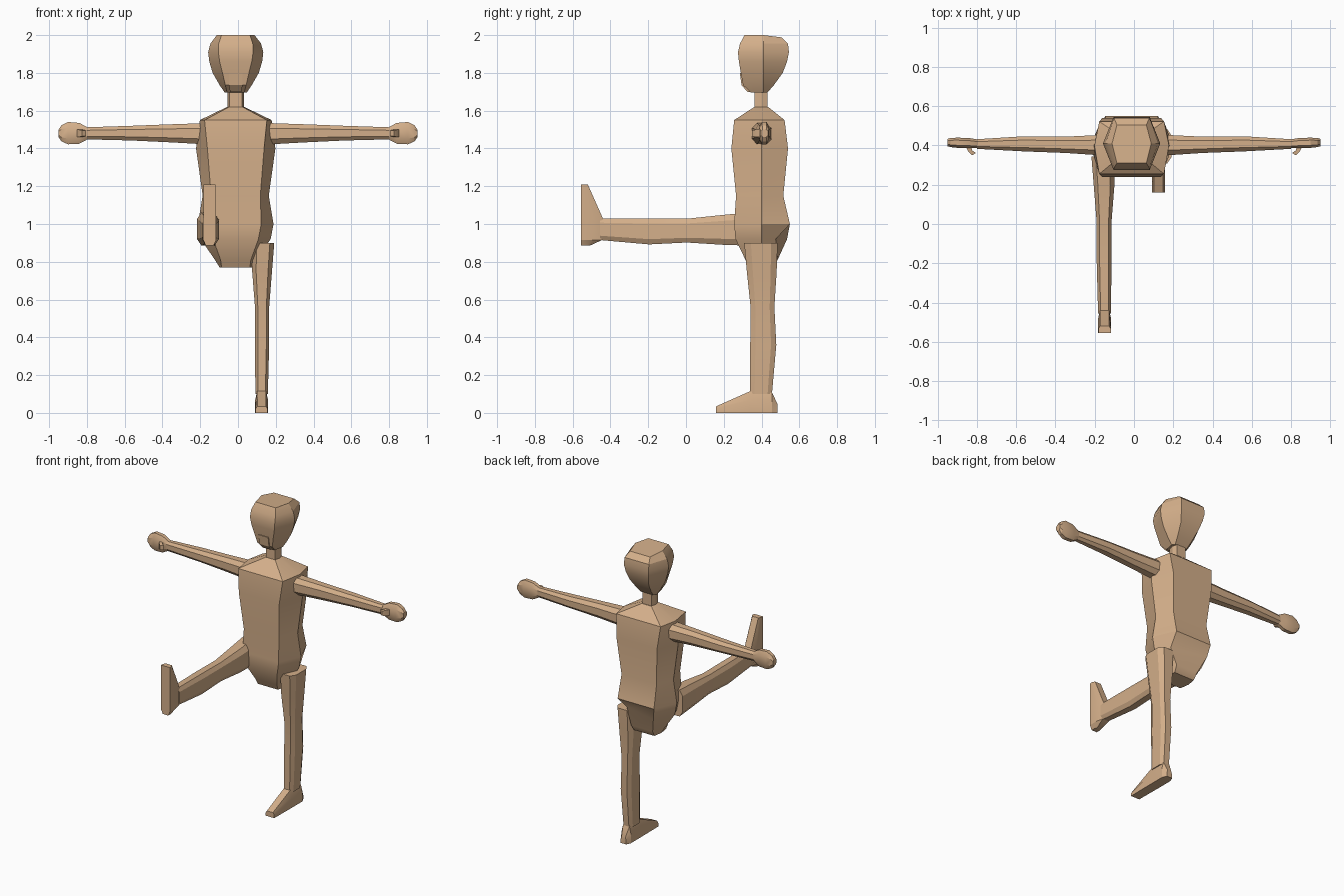
import bpy, bmesh, math
from mathutils import Vector

if "Cube" in bpy.data.objects:
    bpy.data.objects.remove(bpy.data.objects["Cube"])

skin = bpy.data.materials.new("tan skin")
skin.use_nodes = True
skin.diffuse_color = (0.66, 0.43, 0.255, 1)
bsdf = skin.node_tree.nodes["Principled BSDF"]
bsdf.inputs["Base Color"].default_value = skin.diffuse_color
bsdf.inputs["Roughness"].default_value = 0.9


def loft(name, rings, place=lambda p: p):
    """Skin a list of equal-length rings, capping both ends."""
    bm = bmesh.new()
    loops = [[bm.verts.new(place(Vector(p))) for p in ring] for ring in rings]
    n = len(loops[0])
    for a, b in zip(loops, loops[1:]):
        for i in range(n):
            j = (i + 1) % n
            bm.faces.new((a[i], a[j], b[j], b[i]))
    bm.faces.new(loops[0])
    bm.faces.new(loops[-1])
    bmesh.ops.recalc_face_normals(bm, faces=bm.faces)
    mesh = bpy.data.meshes.new(name)
    bm.to_mesh(mesh)
    bm.free()
    mesh.materials.append(skin)
    obj = bpy.data.objects.new(name, mesh)
    bpy.context.collection.objects.link(obj)
    bpy.ops.object.select_all(action="DESELECT")
    bpy.context.view_layer.objects.active = obj
    obj.select_set(True)
    bpy.ops.object.shade_smooth_by_angle(angle=math.radians(25))
    return obj


def hexagon(z, wide, flat, front, back, mid=0.40, cx=-0.012):
    """Six-sided body section: flat front and back, pointed sides."""
    return [(cx - flat, front, z), (cx + flat, front, z), (cx + wide, mid, z),
            (cx + flat, back, z), (cx - flat, back, z), (cx - wide, mid, z)]


def chamfered(a0, a1, b0, b1, cut=0.25):
    """Rectangle with cut corners, as pairs."""
    da, db = (a1 - a0) * cut, (b1 - b0) * cut
    return [(a0 + da, b0), (a1 - da, b0), (a1, b0 + db), (a1, b1 - db),
            (a1 - da, b1), (a0 + da, b1), (a0, b1 - db), (a0, b0 + db)]


# Torso, with sloping shoulders
torso = [hexagon(*s) for s in (
    (0.77, 0.085, 0.075, 0.335, 0.46),
    (0.81, 0.11, 0.08, 0.315, 0.485),
    (0.92, 0.185, 0.12, 0.262, 0.535),
    (1.00, 0.20, 0.135, 0.255, 0.55),
    (1.15, 0.175, 0.13, 0.265, 0.515),
    (1.40, 0.21, 0.15, 0.24, 0.54),
    (1.55, 0.19, 0.165, 0.255, 0.522),
    (1.62, 0.045, 0.035, 0.362, 0.435))]
# The standing side tucks in below the buttock
x, y, z = torso[2][3]
torso[2][3] = (x, y - 0.06, z)
loft("torso", torso)

# Neck and head
loft("neck", [hexagon(h, 0.043, 0.033, 0.362, 0.432) for h in (1.61, 1.72)])
head = [hexagon(*s, mid=0.41) for s in (
    (1.695, 0.058, 0.045, 0.345, 0.43),
    (1.735, 0.085, 0.055, 0.302, 0.465),
    (1.80, 0.122, 0.07, 0.29, 0.512),
    (1.86, 0.14, 0.085, 0.28, 0.535),
    (1.91, 0.146, 0.092, 0.275, 0.545),
    (1.955, 0.134, 0.09, 0.286, 0.54),
    (2.00, 0.10, 0.075, 0.31, 0.505))]
head[-1] = [(px, py, pz - 0.012 * (py > 0.45)) for px, py, pz in head[-1]]
loft("head", head)

# Small raised muzzle on the face
loft("muzzle", [[(-0.012 + s * w, f, h) for s, f in ((-1, front), (1, front), (1, 0.34), (-1, 0.34))]
                for h, w, front in ((1.70, 0.03, 0.325), (1.735, 0.036, 0.294), (1.80, 0.036, 0.285))])


# Legs: one stands, the other is the same leg swung forward
def standing(p):
    return p


def raised(p):
    return Vector((-0.025 - p.x, p.z - 0.555, 1.37 - p.y))


leg_sections = (
    (0.90, 0.075, 0.192, 0.308, 0.485),
    (0.75, 0.075, 0.180, 0.322, 0.480),
    (0.56, 0.090, 0.165, 0.342, 0.468),
    (0.36, 0.090, 0.165, 0.340, 0.478),
    (0.10, 0.092, 0.158, 0.340, 0.455))
foot_sections = (  # distance, half width, top
    (0.485, 0.020, 0.045), (0.455, 0.034, 0.11),
    (0.34, 0.034, 0.115), (0.16, 0.032, 0.035))
for side, place in (("left", standing), ("right", raised)):
    loft(side + "_leg", [[(a, b, h) for a, b in chamfered(x0, x1, y0, y1, 0.2)]
                         for h, x0, x1, y0, y1 in leg_sections], place)
    loft(side + "_foot", [[(0.125 - w, d, 0), (0.125 + w, d, 0),
                           (0.125 + w, d, t * 0.6), (0.125 + w * 0.7, d, t),
                           (0.125 - w * 0.7, d, t), (0.125 - w, d, t * 0.6)]
                          for d, w, t in foot_sections], place)

# Arms, hands and thumbs, mirrored
arm_sections = (
    (0.14, 0.348, 0.455, 1.42, 1.535),
    (0.35, 0.362, 0.445, 1.432, 1.528),
    (0.56, 0.370, 0.447, 1.442, 1.520),
    (0.80, 0.383, 0.432, 1.448, 1.512))
hand_sections = (
    (0.79, 0.386, 0.430, 1.452, 1.508),
    (0.84, 0.386, 0.438, 1.425, 1.535),
    (0.90, 0.388, 0.440, 1.422, 1.540),
    (0.935, 0.392, 0.438, 1.438, 1.522),
    (0.95, 0.396, 0.434, 1.460, 1.500))
for side, sign in (("left", 1), ("right", -1)):
    def mirror(p, s=sign):
        return Vector((s * p.x, p.y, p.z))

    for part, sections in (("arm", arm_sections), ("hand", hand_sections)):
        loft(side + "_" + part, [[(d, a, b) for a, b in chamfered(y0, y1, z0, z1)]
                                 for d, y0, y1, z0, z1 in sections], mirror)
    loft(side + "_thumb", [[(x0, y0, 1.48 - h), (x1, y1, 1.48 - h),
                            (x1, y1, 1.48 + h), (x0, y0, 1.48 + h)]
                           for x0, y0, x1, y1, h in ((0.83, 0.40, 0.86, 0.40, 0.02),
                                                     (0.825, 0.375, 0.845, 0.37, 0.02),
                                                     (0.805, 0.362, 0.825, 0.35, 0.015))], mirror)
